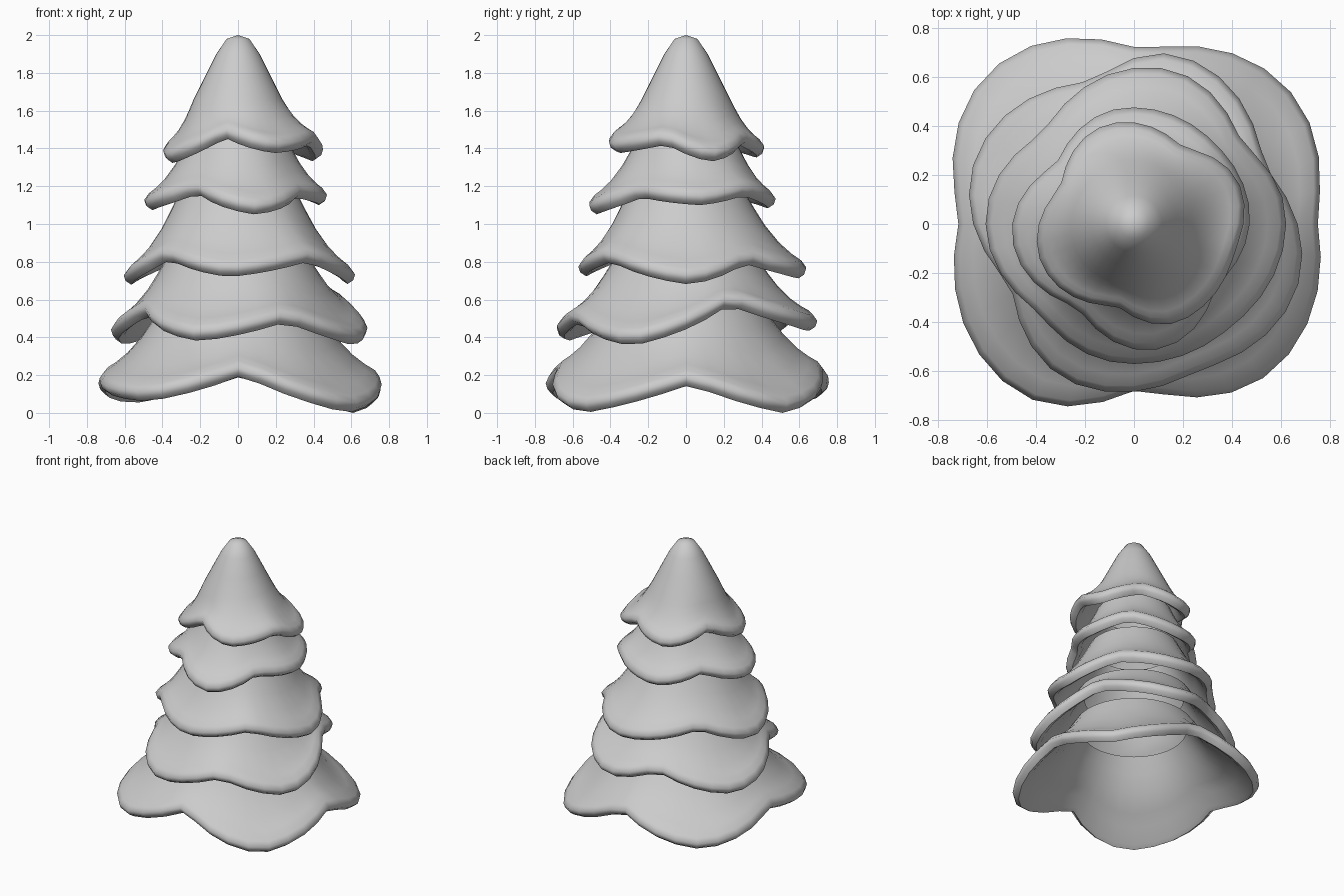
import bpy, bmesh
from math import sin, cos, pi, radians

if "Cube" in bpy.data.objects:
    bpy.data.objects.remove(bpy.data.objects["Cube"])

SEG = 36
THICK = 0.055

# each tier: upper profile rings (r, z), then rim keys (angle, radius, lowest z),
# alternating lobe, valley going anticlockwise
TIERS = {
    "bottom_branches": ([(0.41, 0.56)], [
        (-127, .835, .06), (-88, .67, .20), (-43, .825, .0), (2, .745, .15),
        (40, .835, .0), (87, .71, .20), (133, .855, .05), (178, .71, .16)]),
    "lower_branches": ([(0.39, 0.80)], [
        (-108, .695, .38), (-66, .65, .48), (-25, .715, .355), (24, .58, .57),
        (75, .71, .43), (106, .605, .50), (155, .70, .36), (207, .56, .52)]),
    "middle_branches": ([(0.305, 1.18)], [
        (-95, .57, .72), (-47, .575, .80), (2, .62, .68), (37, .55, .79),
        (77, .645, .71), (135, .525, .79), (178, .605, .675), (223, .53, .81)]),
    "upper_branches": ([(0.255, 1.46)], [
        (-79, .52, 1.05), (-37, .42, 1.14), (10, .475, 1.10), (45, .465, 1.15),
        (95, .475, 1.08), (142, .40, 1.15), (187, .50, 1.07), (236, .41, 1.16)]),
    "tree_top": ([(0, 2.0), (.06, 1.98), (.115, 1.90), (.175, 1.78), (.235, 1.66)], [
        (-62, .44, 1.375), (-15, .425, 1.42), (18, .46, 1.33), (57, .37, 1.42),
        (103, .42, 1.35), (153, .335, 1.43), (203, .41, 1.32), (258, .34, 1.455)]),
}


def rim_at(keys, deg):
    """Rim radius and height: round lobes, tighter valleys."""
    deg = (deg - keys[0][0]) % 360 + keys[0][0]
    loop = keys + [(keys[0][0] + 360, keys[0][1], keys[0][2])]
    for i in range(len(keys)):
        a, b = loop[i], loop[i + 1]
        if a[0] <= deg <= b[0]:
            t = (deg - a[0]) / (b[0] - a[0])
            w = 1 - cos(t * pi / 2) if i % 2 == 0 else sin(t * pi / 2)
            wz = 0.5 * w + 0.5 * t
            w = 0.75 * w + 0.25 * (1 - cos(t * pi)) / 2
            return a[1] + (b[1] - a[1]) * w, a[2] + (b[2] - a[2]) * wz


def section(top, keys, deg):
    """Closed shell cross-section: outside, rolled rim, inside."""
    R, z = rim_at(keys, deg)
    r0, z0 = top[-1]
    r1, z1 = R - 0.025, z + 0.085
    flare = []
    for t in (0.25, 0.5, 0.75, 0.9):
        f = 0.7 * t + 0.3 * t ** 4
        flare.append((r0 + (r1 - r0) * f, z0 + (z1 - z0) * t))
    outside = list(top) + flare
    rim = [(r1, z1), (R, z + 0.05), (R - 0.01, z + 0.02), (R - 0.04, z), (R - 0.07, z + 0.02)]
    inside = [(max(r - THICK, 0.0), h - 0.02) for r, h in reversed(outside)]
    return outside + rim + inside


def tier(name, top, keys):
    bm = bmesh.new()
    cols = []
    for i in range(SEG):
        deg = 360 * i / SEG
        a = radians(deg)
        cols.append([bm.verts.new((r * cos(a), r * sin(a), z))
                     for r, z in section(top, keys, deg)])
    n = len(cols[0])
    closed = top[0][0] > 0      # lower tiers stay open at the top, the tip is capped
    for i in range(SEG):
        c, d = cols[i], cols[(i + 1) % SEG]
        for j in range(n if closed else n - 1):
            k = (j + 1) % n
            bm.faces.new((c[j], c[k], d[k], d[j]))
    bmesh.ops.remove_doubles(bm, verts=bm.verts, dist=0.0005)
    bmesh.ops.recalc_face_normals(bm, faces=bm.faces)
    me = bpy.data.meshes.new(name)
    bm.to_mesh(me)
    bm.free()
    ob = bpy.data.objects.new(name, me)
    bpy.context.collection.objects.link(ob)
    bpy.ops.object.select_all(action='DESELECT')
    ob.select_set(True)
    bpy.context.view_layer.objects.active = ob
    bpy.ops.object.shade_smooth_by_angle(angle=radians(60))


# five overlapping skirts of branches
for name, (top, keys) in TIERS.items():
    tier(name, top, keys)
